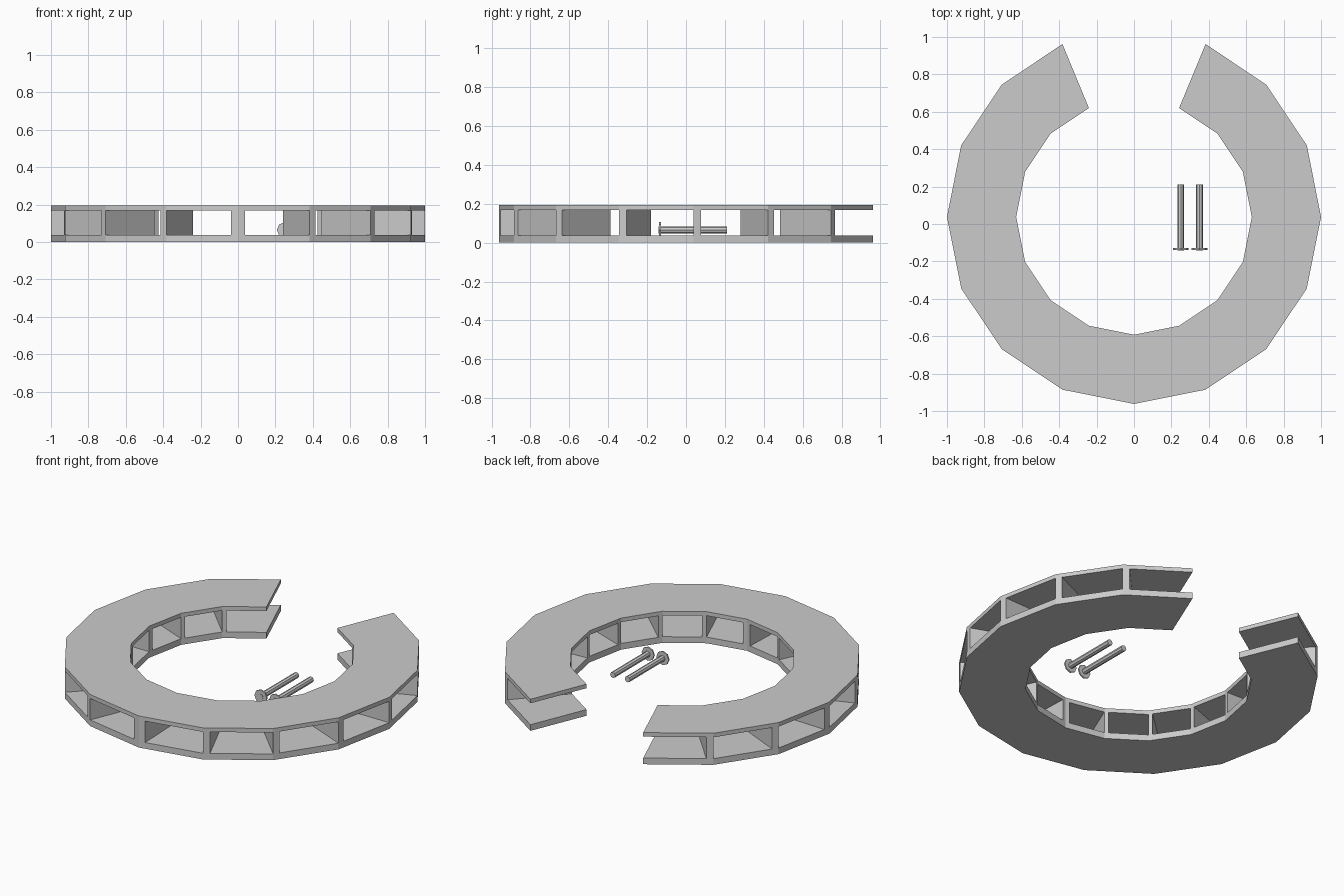
import bpy, bmesh
from math import sin, cos, pi, radians
from mathutils import Vector, Matrix

if "Cube" in bpy.data.objects:
    bpy.data.objects.remove(bpy.data.objects["Cube"])

CY = 0.038                          # ring centre in y
R_OUT, R_IN = 1.0, 0.63
LEVELS = [0.0, 0.038, 0.169, 0.194]  # bottom plate / opening / top plate
RIB = 0.1                           # share of each segment taken by its rib


def link(name, bm):
    bmesh.ops.recalc_face_normals(bm, faces=bm.faces)
    me = bpy.data.meshes.new(name)
    bm.to_mesh(me)
    bm.free()
    ob = bpy.data.objects.new(name, me)
    bpy.context.collection.objects.link(ob)
    return ob


# Stations along half of the 16-sided ring: each segment is a rib then an opening
def corner(i, r):
    a = radians(-90 + 22.5 * i)
    return Vector((r * cos(a), CY + r * sin(a), 0))


stations = []
for i in range(7):
    for t in (0, RIB):
        stations.append([corner(i, r).lerp(corner(i + 1, r), t) for r in (R_IN, R_OUT)])
stations.append([corner(7, R_IN), corner(7, R_OUT)])
for p in stations[0]:
    p.x = 0.0


def solid(c, l):
    """Plates are solid everywhere, the middle layer only at the ribs."""
    return 0 <= c < 14 and 0 <= l < 3 and (l != 1 or c % 2 == 0)


# Open-celled ring: skin of all solid cells, mirrored to the left
bm = bmesh.new()
v = {(s, k, z): bm.verts.new((p.x, p.y, LEVELS[z]))
     for s, pair in enumerate(stations) for k, p in enumerate(pair) for z in range(4)}
for c in range(14):
    for l in range(3):
        if not solid(c, l):
            continue
        d, m = c + 1, l + 1
        for k in (0, 1):            # inner and outer walls
            bm.faces.new([v[c, k, l], v[d, k, l], v[d, k, m], v[c, k, m]])
        for z, n in ((l, l - 1), (m, l + 1)):   # floors and ceilings
            if not solid(c, n):
                bm.faces.new([v[c, 0, z], v[c, 1, z], v[d, 1, z], v[d, 0, z]])
        for s, n in ((c, c - 1), (d, c + 1)):   # radial ends
            if s > 0 and not solid(n, l):
                bm.faces.new([v[s, 0, l], v[s, 1, l], v[s, 1, m], v[s, 0, m]])
ring = link("open_ring", bm)
mod = ring.modifiers.new("mirror", 'MIRROR')
mod.use_axis[0] = True


# Bolts lying inside the ring: octagonal profile swept along y
def bolt(name, x):
    profile = [(-0.141, 0.018), (-0.138, 0.018), (-0.138, 0.042),
               (-0.129, 0.042), (-0.129, 0.018), (0.21, 0.018)]
    bm = bmesh.new()
    rings = [[bm.verts.new((x + r * cos(j * pi / 4), y, 0.064 + r * sin(j * pi / 4)))
              for j in range(8)] for y, r in profile]
    for a, b in zip(rings, rings[1:]):
        for j in range(8):
            n = (j + 1) % 8
            bm.faces.new([a[j], a[n], b[n], b[j]])
    bm.faces.new(rings[0])
    bm.faces.new(rings[-1])
    link(name, bm)


bolt("bolt_left", 0.25)
bolt("bolt_right", 0.35)
